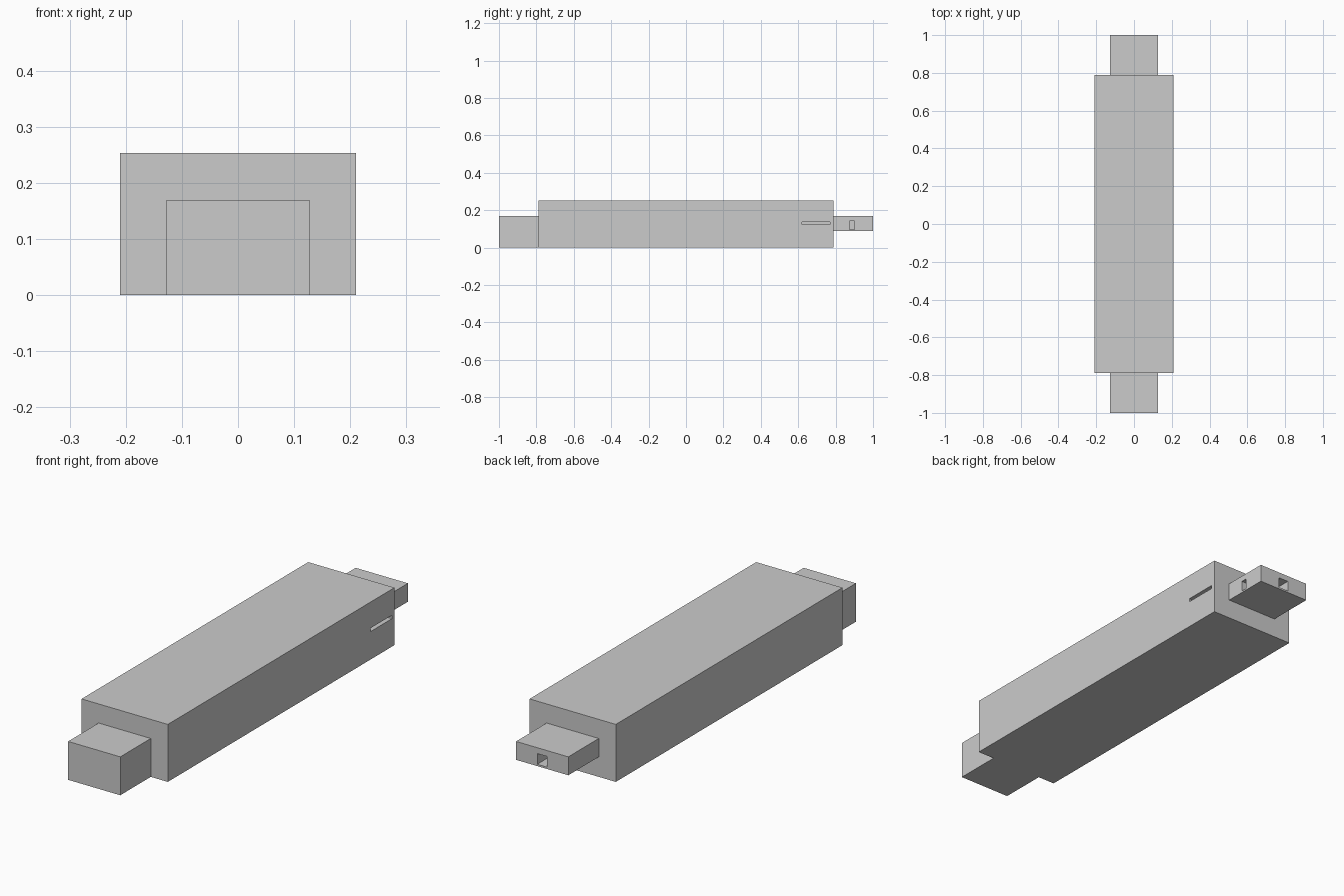
import bpy

if "Cube" in bpy.data.objects:
    bpy.data.objects.remove(bpy.data.objects["Cube"])


def box(name, x, y, z):
    """Box from (min, max) ranges on each axis."""
    bpy.ops.mesh.primitive_cube_add(size=1)
    ob = bpy.context.object
    ob.name = name
    ob.location = [(a + b) / 2 for a, b in (x, y, z)]
    ob.scale = [b - a for a, b in (x, y, z)]
    bpy.ops.object.transform_apply(location=True, rotation=False, scale=True)
    return ob


def cut(target, name, x, y, z):
    """Sink a rectangular recess into the target."""
    cutter = box(name, x, y, z)
    mod = target.modifiers.new(name, 'BOOLEAN')
    mod.operation = 'DIFFERENCE'
    mod.solver = 'EXACT'
    mod.object = cutter
    bpy.context.view_layer.objects.active = target
    bpy.ops.object.modifier_apply(modifier=mod.name)
    bpy.data.objects.remove(cutter)


# Main housing with a thin slot on the right side
body = box("body", (-0.21, 0.21), (-0.788, 0.788), (0, 0.253))
cut(body, "side_slot", (0.13, 0.25), (0.62, 0.77), (0.123, 0.138))

# Front block, flush with the underside
box("front_block", (-0.127, 0.127), (-1, -0.788), (0, 0.169))

# Thinner rear connector with a hole in its right side and its end
plug = box("rear_connector", (-0.127, 0.127), (0.788, 1), (0.088, 0.169))
cut(plug, "side_hole", (0.05, 0.2), (0.873, 0.902), (0.096, 0.143))
cut(plug, "end_hole", (-0.024, 0.024), (0.92, 1.1), (0.096, 0.143))
